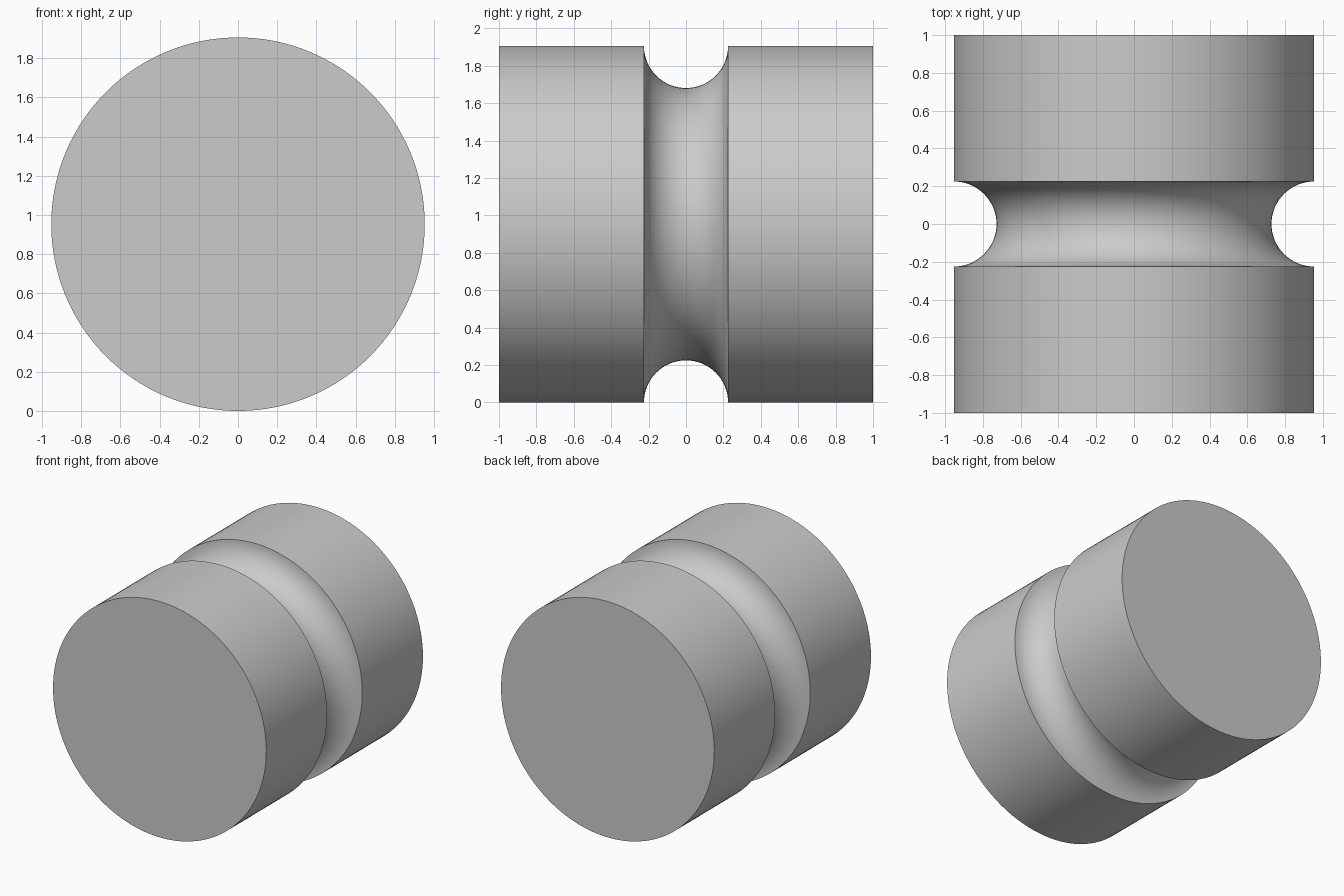
import bpy, bmesh, math
from mathutils import Vector

if "Cube" in bpy.data.objects:
    bpy.data.objects.remove(bpy.data.objects["Cube"])

R = 0.953        # body radius
G = 0.225        # groove radius
SEG, ARC = 128, 32

# Half section: flat ends, straight walls, semicircular groove in the middle
profile = [(0, -1), (R, -1)]
for i in range(ARC + 1):
    a = math.pi * i / ARC
    profile.append((R - G * math.sin(a), -G * math.cos(a)))
profile += [(R, 1), (0, 1)]

# Revolve the section around the y axis
bm = bmesh.new()
verts = [bm.verts.new((x, y, 0)) for x, y in profile]
edges = [bm.edges.new(p) for p in zip(verts, verts[1:])]
bmesh.ops.spin(bm, geom=verts + edges, cent=(0, 0, 0), axis=(0, 1, 0),
               angle=2 * math.pi, steps=SEG, use_duplicate=False)
bmesh.ops.remove_doubles(bm, verts=bm.verts, dist=1e-4)
bmesh.ops.dissolve_degenerate(bm, edges=bm.edges, dist=1e-5)
bmesh.ops.recalc_face_normals(bm, faces=bm.faces)
bmesh.ops.translate(bm, verts=bm.verts, vec=Vector((0, 0, R)))

mesh = bpy.data.meshes.new("grooved_roller")
bm.to_mesh(mesh)
bm.free()
roller = bpy.data.objects.new("grooved_roller", mesh)
bpy.context.collection.objects.link(roller)

# Plain grey
grey = bpy.data.materials.new("grey")
grey.diffuse_color = (0.6, 0.6, 0.6, 1)
grey.use_nodes = True
grey.node_tree.nodes["Principled BSDF"].inputs["Base Color"].default_value = grey.diffuse_color
mesh.materials.append(grey)

# Smooth walls with crisp rims
bpy.context.view_layer.objects.active = roller
roller.select_set(True)
bpy.ops.object.shade_smooth_by_angle(angle=math.radians(30))
